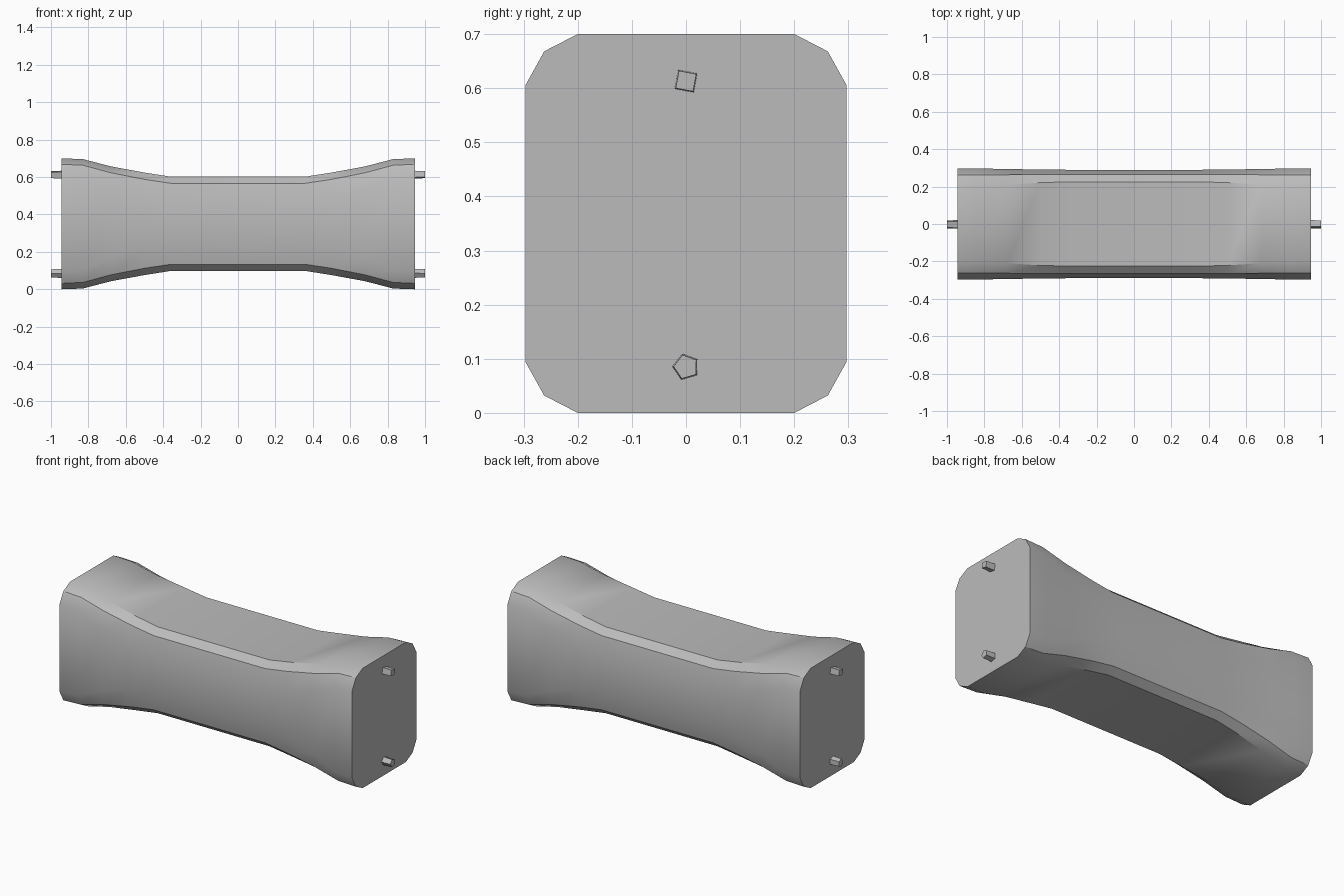
import bpy, bmesh, math
from mathutils import Matrix

cube = bpy.data.objects.get("Cube")
if cube:
    bpy.data.objects.remove(cube, do_unlink=True)

grey = bpy.data.materials.new("plain grey")
grey.use_nodes = True
color = (0.5, 0.5, 0.5, 1)
grey.diffuse_color = color
grey.node_tree.nodes["Principled BSDF"].inputs["Base Color"].default_value = color

MID_Z = 0.35
END_X = 0.945


def add_object(name, bm):
    bmesh.ops.recalc_face_normals(bm, faces=bm.faces)
    mesh = bpy.data.meshes.new(name)
    bm.to_mesh(mesh)
    bm.free()
    mesh.materials.append(grey)
    obj = bpy.data.objects.new(name, mesh)
    bpy.context.collection.objects.link(obj)
    return obj


# Quarter cross-sections (y, height from the middle), from flat top to side
END = [(0.20, 0.35), (0.262, 0.318), (0.297, 0.255)]
WAIST = [(0.225, 0.25), (0.265, 0.215), (0.29, 0.10)]

# Stations: x, half height, blend from waist (0) to end (1) section
HALF = [(0.36, 0.252, 0.0), (0.50, 0.274, 0.15), (0.68, 0.307, 0.6),
        (0.83, 0.346, 0.95), (END_X, 0.35, 1.0)]
STATIONS = [(-x, h, t) for x, h, t in reversed(HALF)] + HALF


def section(half_height, t):
    quarter = []
    for (wy, wz), (ey, ez) in zip(WAIST, END):
        z = (wz / 0.25) * (1 - t) + (ez / 0.35) * t
        quarter.append((wy + (ey - wy) * t, z * half_height))
    right = quarter + [(y, -z) for y, z in reversed(quarter)]
    return right + [(-y, -z) for y, z in right]


# Flared body lofted along x
bm = bmesh.new()
rings = [[bm.verts.new((x, y, MID_Z + z)) for y, z in section(h, t)]
         for x, h, t in STATIONS]
for a, b in zip(rings, rings[1:]):
    for i in range(len(a)):
        j = (i + 1) % len(a)
        bm.faces.new((a[i], a[j], b[j], b[i]))
bm.faces.new(rings[0])
bm.faces.new(rings[-1])
body = add_object("flared_body", bm)
bpy.context.view_layer.objects.active = body
body.select_set(True)
bpy.ops.object.shade_smooth_by_angle(angle=math.radians(30))
body.select_set(False)

# Small faceted pegs on both end faces
for side, label in ((-1, "right"), (1, "left")):
    for z, height, sides in ((0.613, "upper", 4), (0.085, "lower", 5)):
        bm = bmesh.new()
        bmesh.ops.create_cone(bm, cap_ends=True, segments=sides,
                              radius1=0.026, radius2=0.023, depth=0.075,
                              matrix=Matrix.Translation((side * 0.9625, 0, z))
                              @ Matrix.Rotation(side * math.pi / 2, 4, 'Y')
                              @ Matrix.Rotation(0.6, 4, 'Z'))
        add_object(f"{label}_{height}_peg", bm)
